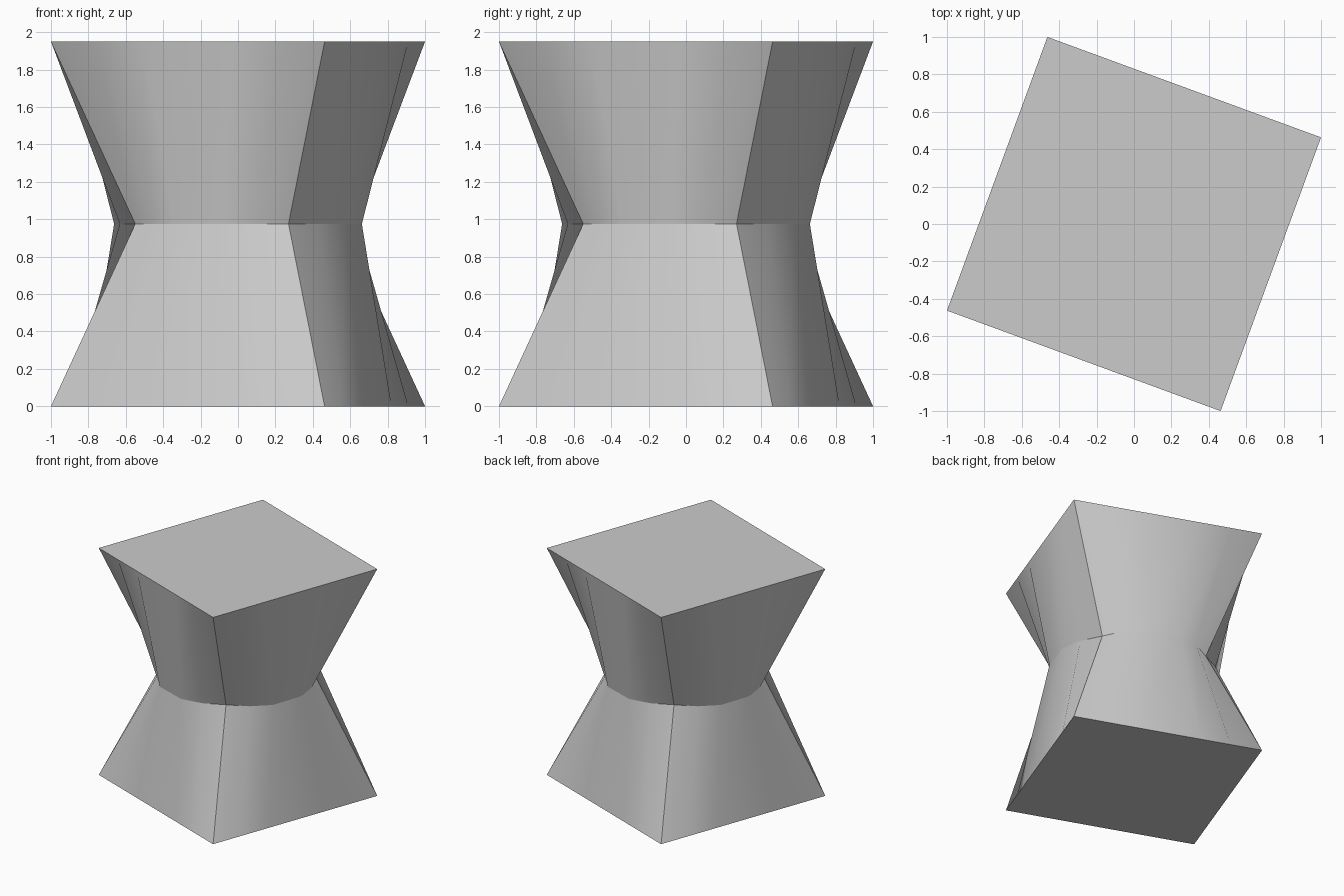
import bpy, bmesh
from math import radians, cos, sin
from mathutils import Vector

if "Cube" in bpy.data.objects:
    bpy.data.objects.remove(bpy.data.objects["Cube"])

HEIGHT = 1.95
END_CORNER = Vector((1.0, 0.463))
# One side of the waist: (position along the end edge, angle from corner, radius)
SIDE = [(0, 0, 0.612), (1/6, 17, 0.640), (1/3, 33, 0.667),
        (2/3, 57, 0.667), (5/6, 73, 0.640)]
WAIST_TURN = 26.2


def turned(v, k):
    """Rotate a 2D vector by k quarter turns."""
    for _ in range(k):
        v = Vector((-v.y, v.x))
    return v


def end_ring():
    return [turned(END_CORNER, k).lerp(turned(END_CORNER, k + 1), t)
            for k in range(4) for t, _, _ in SIDE]


def waist_ring():
    return [turned(Vector((r * cos(radians(WAIST_TURN + a)),
                           r * sin(radians(WAIST_TURN + a)))), k)
            for k in range(4) for _, a, r in SIDE]


# Square-ended stool body, lofted through a rounded waist
bm = bmesh.new()
levels = [(0, end_ring()), (HEIGHT / 2, waist_ring()), (HEIGHT, end_ring())]
rings = [[bm.verts.new((p.x, p.y, z)) for p in ring] for z, ring in levels]
n = len(rings[0])
for low, high in zip(rings, rings[1:]):
    for i in range(n):
        j = (i + 1) % n
        bm.faces.new((low[i], low[j], high[j], high[i])).smooth = True

# Flat end caps
bm.faces.new(rings[0][::-1])
bm.faces.new(rings[2])

# Crisp corners, waist line and end rims
for ring in rings:
    for i in range(n):
        bm.edges.get((ring[i], ring[(i + 1) % n])).smooth = False
for low, high in zip(rings, rings[1:]):
    for i in range(0, n, len(SIDE)):
        bm.edges.get((low[i], high[i])).smooth = False

mesh = bpy.data.meshes.new("stool_body")
bm.to_mesh(mesh)
bm.free()
bpy.context.collection.objects.link(bpy.data.objects.new("stool_body", mesh))
